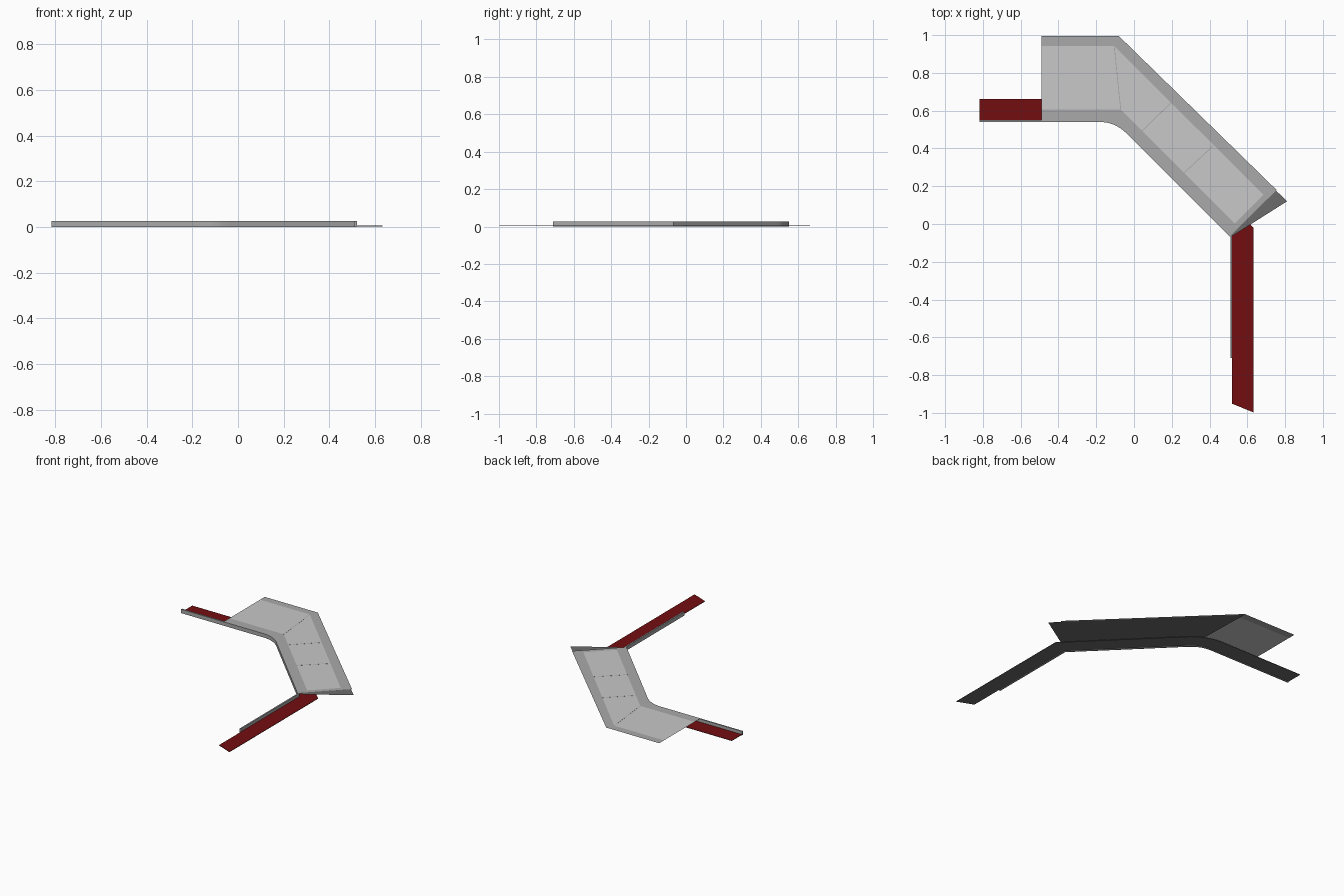
import bpy
import bmesh
from mathutils import Vector

default_cube = bpy.data.objects.get("Cube")
if default_cube:
    bpy.data.objects.remove(default_cube, do_unlink=True)


def make_material(name, color):
    material = bpy.data.materials.new(name)
    material.use_nodes = True
    material.diffuse_color = (*color, 1)
    shader = material.node_tree.nodes["Principled BSDF"]
    shader.inputs["Base Color"].default_value = (*color, 1)
    return material


panel_gray = make_material("light gray panel", (0.58, 0.58, 0.58))
border_gray = make_material("mid gray border", (0.40, 0.40, 0.40))
under_gray = make_material("dark gray underside", (0.15, 0.15, 0.15))
track_red = make_material("dark red surface", (0.17, 0.004, 0.005))


def finish(bm, name, *materials):
    mesh = bpy.data.meshes.new(name)
    bm.to_mesh(mesh)
    bm.free()
    for material in materials:
        mesh.materials.append(material)
    item = bpy.data.objects.new(name, mesh)
    bpy.context.collection.objects.link(item)
    return item


def sheet(name, outline, z, material):
    """Flat single-sided sheet facing up."""
    bm = bmesh.new()
    face = bm.faces.new([bm.verts.new((x, y, z)) for x, y in outline])
    face.normal_update()
    if face.normal.z < 0:
        face.normal_flip()
    return finish(bm, name, material)


def offset(path, distance):
    """Path moved sideways to its left, with mitred corners."""
    result = []
    for i, point in enumerate(path):
        before = (point - path[i - 1]).normalized() if i else None
        after = (path[i + 1] - point).normalized() if i + 1 < len(path) else None
        before, after = before or after, after or before
        n1, n2 = Vector((-before.y, before.x)), Vector((-after.y, after.x))
        result.append(point + (n1 + n2) * distance / (1 + n1.dot(n2)))
    return result


def ribbon(name, left, right, bottom, top, materials):
    """Solid band between two edge paths; the last material covers its top."""
    bm = bmesh.new()
    rings = []
    for a, b in zip(left, right):
        corners = ((a, bottom), (b, bottom), (b, top), (a, top))
        rings.append([bm.verts.new((p.x, p.y, z)) for p, z in corners])
    for r, s in zip(rings, rings[1:]):
        for k in range(4):
            m = (k + 1) % 4
            face = bm.faces.new((r[k], r[m], s[m], s[k]))
            face.material_index = len(materials) - 1 if k == 2 else 0
    bm.faces.new(rings[0])
    bm.faces.new(rings[-1])
    bmesh.ops.recalc_face_normals(bm, faces=bm.faces)
    return finish(bm, name, *materials)


# Shared edge line: straight, rounded bend, diagonal, straight
bend_start, bend_mid, bend_end = map(Vector, ((-0.18, 0.54), (-0.10, 0.54), (-0.04, 0.48)))
bend = []
for i in range(9):
    t = i / 8
    bend.append(bend_start * (1 - t) ** 2 + bend_mid * 2 * t * (1 - t) + bend_end * t * t)
corner = Vector((0.51, -0.07))


def edge_line(end_y):
    return [Vector((-0.817, 0.54)), *bend, corner, Vector((corner.x, end_y))]


# Low side wall
wall_line = edge_line(-0.71)
ribbon("side_wall", wall_line, offset(wall_line, 0.01), 0, 0.027, [border_gray])

# Red walkway running along the wall, with a slanted far end
walk_line = edge_line(-0.952)
walk_outer, walk_inner = offset(walk_line, 0.01), offset(walk_line, 0.122)
walk_inner[-1].y = -0.997
ribbon("red_walkway", walk_outer, walk_inner, 0.003, 0.006, [under_gray, track_red])

# Platform corner points
deck = 0.027
back_left, back_bend = (-0.49, 0.995), (-0.08, 0.995)
end_outer, end_inner = (0.755, 0.18), (0.512, -0.06)
in_back_left, in_back = (-0.49, 0.943), (-0.105, 0.943)
in_front_left, in_front = (-0.49, 0.605), (-0.07, 0.605)
in_end_back, in_end_front = (0.685, 0.155), (0.533, 0.002)

# Light panels
sheet("end_panel", [in_front_left, in_front, in_back, in_back_left], deck, panel_gray)
sheet("diagonal_panel", [in_front, in_end_front, in_end_back, in_back], deck, panel_gray)

# Border strips
sheet("back_border", [in_back_left, in_back, back_bend, back_left], deck, border_gray)
sheet("outer_border", [in_back, in_end_back, end_outer, back_bend], deck, border_gray)
sheet("end_border", [in_end_front, end_inner, end_outer, in_end_back], deck, border_gray)
sheet("inner_border", [(-0.49, 0.54), *bend, end_inner, in_end_front, in_front, in_front_left],
      deck, border_gray)

# Thin panel seams
seams = {
    "bend_seam": (in_front, in_back),
    "first_cross_seam": ((0.04, 0.49), (0.197, 0.643)),
    "second_cross_seam": ((0.265, 0.27), (0.42, 0.415)),
}
for name, ends in seams.items():
    line = [Vector(p) for p in ends]
    ribbon(name, offset(line, -0.002), offset(line, 0.002), deck, deck + 0.0005, [border_gray])

# Dark sheet below the diagonal, ending in a pointed lip
sheet("dark_underside", [in_front, bend_end, corner, (0.81, 0.12), (-0.08, 0.992)],
      0.022, under_gray)
